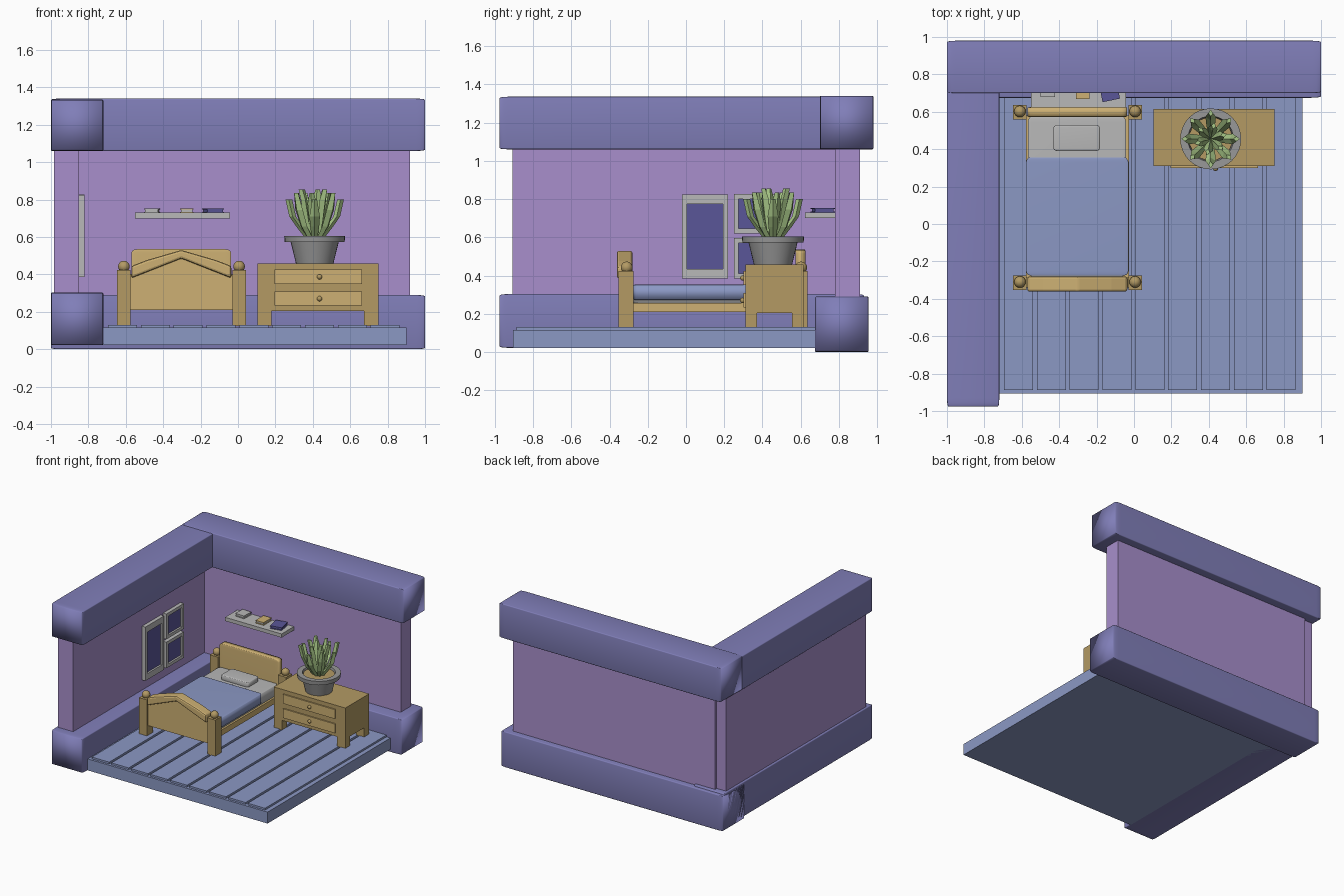
import bpy, bmesh, math
from mathutils import Vector

if "Cube" in bpy.data.objects:
    bpy.data.objects.remove(bpy.data.objects["Cube"])


def mat(name, hexcode):
    m = bpy.data.materials.new(name)
    rgb = [int(hexcode[i:i + 2], 16) / 255 for i in (0, 2, 4)]
    m.diffuse_color = [c / 12.92 if c < .04045 else ((c + .055) / 1.055) ** 2.4 for c in rgb] + [1]
    m.use_nodes = True
    m.node_tree.nodes["Principled BSDF"].inputs["Base Color"].default_value = m.diffuse_color
    return m


BEAM = mat("beam violet", "807eb8")
WALL = mat("wall lilac", "a88fcc")
BLUE = mat("floor blue", "8b98c4")
WOOD = mat("wood", "b39a64")
PANEL = mat("light wood", "cdb073")
WHITE = mat("off white", "b8b8b8")
GLASS = mat("deep indigo", "5a5698")
POT = mat("pot grey", "989898")
GREEN = mat("leaf green", "a9c888")


def obj(name, bm, m, smooth=False):
    bmesh.ops.recalc_face_normals(bm, faces=bm.faces)
    me = bpy.data.meshes.new(name)
    bm.to_mesh(me)
    bm.free()
    me.materials.append(m)
    o = bpy.data.objects.new(name, me)
    bpy.context.collection.objects.link(o)
    if smooth:
        bpy.context.view_layer.objects.active = o
        o.select_set(True)
        bpy.ops.object.shade_smooth_by_angle(angle=math.radians(40))
        o.select_set(False)
    return o


def box(name, x, y, z, m, bevel=0, rot=0):
    """Box from (min, max) ranges; the bevel is a share of each side."""
    bm = bmesh.new()
    bmesh.ops.create_cube(bm, size=1)
    if bevel:
        bmesh.ops.bevel(bm, geom=bm.edges[:], offset=bevel, segments=3, affect='EDGES', profile=.5)
    o = obj(name, bm, m, bevel > 0)
    o.location = [(a + b) / 2 for a, b in (x, y, z)]
    o.scale = [b - a for a, b in (x, y, z)]
    o.rotation_euler.z = rot
    return o


def ball(name, p, r, m):
    bm = bmesh.new()
    bmesh.ops.create_uvsphere(bm, u_segments=16, v_segments=10, radius=r)
    bmesh.ops.translate(bm, verts=bm.verts, vec=p)
    obj(name, bm, m, True)


def slab(name, pts, y0, y1, m):
    """Outline in x, z extruded along y."""
    bm = bmesh.new()
    f = bm.faces.new([bm.verts.new((x, y0, z)) for x, z in pts])
    r = bmesh.ops.extrude_face_region(bm, geom=[f])
    bmesh.ops.translate(bm, vec=(0, y1 - y0, 0), verts=[v for v in r["geom"] if isinstance(v, bmesh.types.BMVert)])
    return obj(name, bm, m)


def lathe(name, prof, c, m, n=32):
    bm = bmesh.new()
    rings = [[bm.verts.new((c[0] + r * math.cos(math.tau * i / n), c[1] + r * math.sin(math.tau * i / n), z))
              for i in range(n)] for r, z in prof]
    for a, b in zip(rings, rings[1:]):
        for i in range(n):
            j = (i + 1) % n
            bm.faces.new((a[i], a[j], b[j], b[i]))
    bm.faces.new(rings[0])
    bm.faces.new(rings[-1])
    obj(name, bm, m, True)


# Beams and walls
box("top_back_beam", (-1, 1), (.70, .98), (1.06, 1.34), BEAM, .025)
box("top_left_beam", (-1, -.72), (-.975, .80), (1.06, 1.335), BEAM, .025)
box("base_back_beam", (-1, 1), (.675, .955), (0, .29), BEAM, .025)
box("base_left_beam", (-1, -.72), (-.975, .93), (.022, .303), BEAM, .025)
box("back_wall", (-.90, .92), (.78, .91), (.15, 1.2), WALL)
box("left_wall", (-.984, -.85), (-.908, .89), (.15, 1.2), WALL)

# Floor slab and planks
box("floor_base", (-.85, .9), (-.905, .80), (.022, .115), BLUE)
pitch = .1755
for i in range(9):
    x = -.695 + i * pitch
    box("floor_plank", (x, x + pitch - .02), (-.887, .69), (.11, .13), BLUE)

# Bed frame
for x in (-.61, .006):
    box("bed_front_post", (x - .036, x + .036), (-.352, -.275), (.125, .423), WOOD)
    box("bed_back_post", (x - .036, x + .036), (.56, .635), (.125, .423), WOOD)
    ball("bed_front_knob", (x, -.31, .442), .031, WOOD)
    ball("bed_back_knob", (x, .602, .442), .031, WOOD)
for x in (-.578, -.058):
    box("bed_rail", (x, x + .032), (-.29, .58), (.21, .257), PANEL)
box("bed_slats", (-.55, -.055), (-.29, .58), (.225, .25), PANEL)
box("headboard", (-.57, -.037), (.572, .625), (.21, .535), PANEL, .06)
mid = -.303
slab("footboard", [(-.577, .21), (-.029, .21), (-.029, .40), (mid, .50), (-.577, .40)], -.34, -.285, PANEL)
cap = slab("footboard_cap", [(-.57, .38), (mid, .485), (-.036, .38), (-.036, .445),
                             (-.12, .477), (mid, .53), (-.486, .477), (-.57, .445)], -.362, -.28, PANEL)
bev = cap.modifiers.new("soft", 'BEVEL')
bev.width, bev.segments = .012, 2

# Bedding
box("mattress", (-.568, -.042), (-.28, .575), (.25, .345), WHITE, .04)
box("blanket", (-.577, -.03), (-.275, .355), (.272, .353), BLUE, .04)
box("pillow", (-.43, -.183), (.39, .53), (.33, .385), WHITE, .1)

# Bedside cabinet
box("cabinet_body", (.105, .75), (.31, .615), (.205, .458), WOOD)
for x in (.105, .675):
    for y in (.31, .553):
        box("cabinet_leg", (x, x + .075), (y, y + .062), (.125, .21), WOOD)
for z in (.233, .35):
    box("drawer_front", (.195, .662), (.30, .32), (z, z + .075), PANEL)
    ball("drawer_knob", (.436, .297, z + .037), .014, WOOD)

# Plant pot, soil and leaves
C = Vector((.41, .455, 0))
lathe("plant_pot", [(.1, .457), (.128, .572), (.16, .572), (.163, .605), (.122, .605), (.115, .575)], C, POT)
lathe("soil", [(.116, .575), (.116, .59)], C, WOOD, 24)


def leaf(a, path, w, t=.018):
    """Chunky four-sided leaf along (radius, height) points with half widths."""
    out, side = Vector((math.cos(a), math.sin(a), 0)), Vector((-math.sin(a), math.cos(a), 0))
    bm = bmesh.new()
    rings = []
    for (r, z), h in zip(path, w):
        p = C + out * r + Vector((0, 0, z))
        rings.append([bm.verts.new(p + d) for d in (side * h, out * t, -side * h, -out * t)])
    for q, s in zip(rings, rings[1:]):
        for i in range(4):
            bm.faces.new((q[i], q[(i + 1) % 4], s[(i + 1) % 4], s[i]))
    bm.faces.new(rings[0])
    bm.faces.new(rings[-1])
    obj("leaf", bm, GREEN)


for i in range(8):
    up = .035 * (i % 2) - .02
    leaf(i * math.tau / 8, [(.025, .585), (.08, .655), (.118, .73 + up), (.138, .82 + up)],
         [.014, .024, .028, .013])
for i in range(6):
    up = .02 * (i % 2)
    leaf(.3 + i * math.tau / 6, [(.015, .585), (.04, .68), (.06, .78 + up), (.072, .835 + up)],
         [.014, .022, .025, .012])


# Window frames with glass plates on the left wall
def window(y0, y1, z0, z1, b, bz):
    xr = (-.855, -.82)
    for ya, yb in ((y0, y0 + b), (y1 - b, y1)):
        box("window_stile", xr, (ya, yb), (z0, z1), WHITE)
    for za, zb in ((z0, z0 + bz), (z1 - bz, z1)):
        box("window_rail", xr, (y0 + b, y1 - b), (za, zb), WHITE)
    box("window_glass", (-.843, -.835), (y0 + b, y1 - b), (z0 + bz, z1 - bz), GLASS)


window(-.02, .22, .385, .823, .026, .05)
window(.25, .475, .62, .827, .025, .026)
window(.25, .475, .385, .597, .025, .026)

# Wall shelf with three books
box("shelf", (-.552, -.043), (.622, .79), (.70, .73), WHITE)
for x0, x1, y, m, rot in ((-.50, -.42, .68, WHITE, -.05), (-.31, -.237, .668, PANEL, 0), (-.18, -.085, .66, GLASS, .2)):
    ys = (y, .77)
    box("book_cover_low", (x0, x1), ys, (.729, .734), m, rot=rot)
    box("book_pages", (x0 + .005, x1 - .005), (y + .006, .765), (.733, .748), WHITE if m != GLASS else m, rot=rot)
    box("book_cover_top", (x0, x1), ys, (.747, .753), m, rot=rot)
